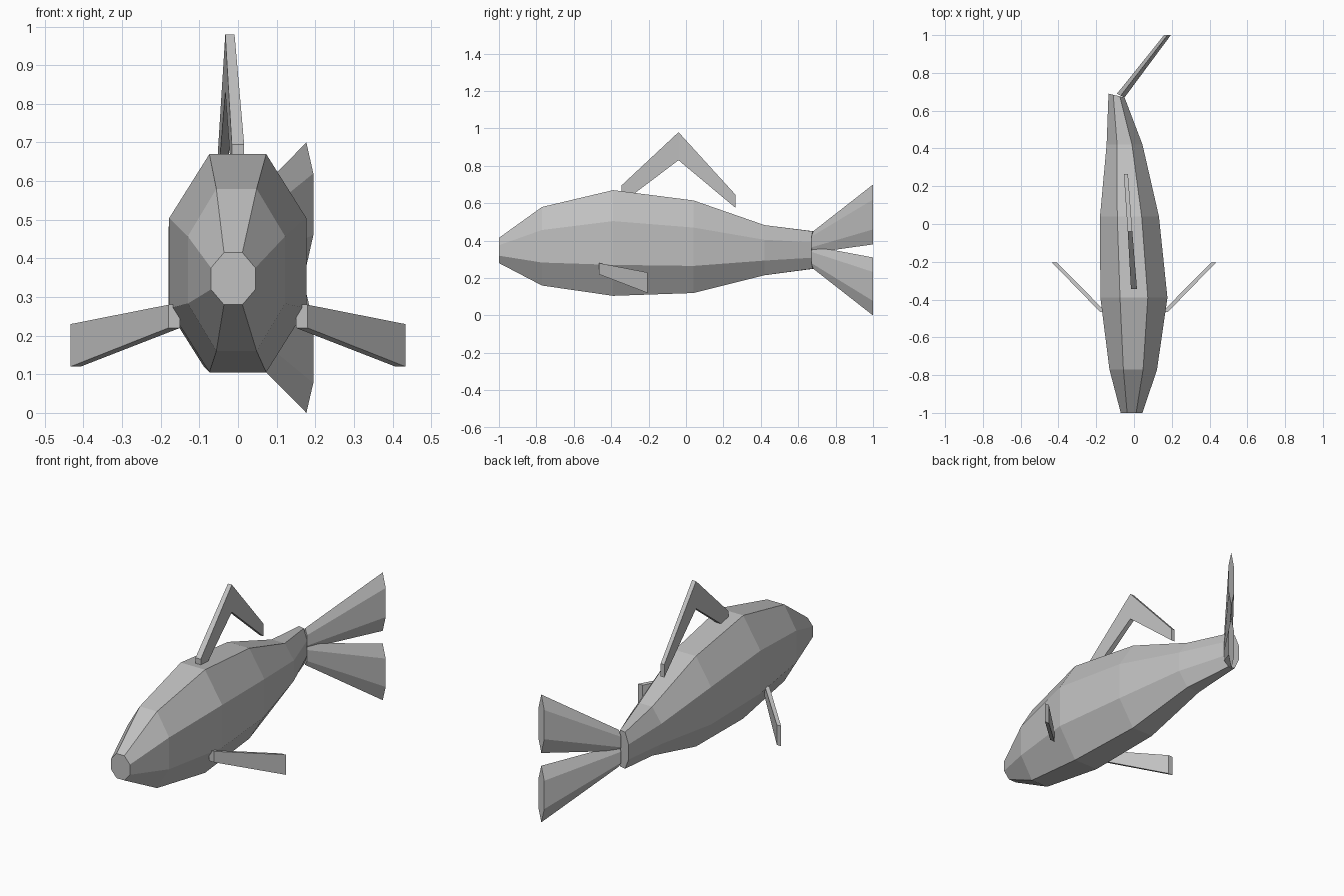
import bpy, bmesh, math

cube = bpy.data.objects.get("Cube")
if cube:
    bpy.data.objects.remove(cube, do_unlink=True)

# Single grey material
grey = bpy.data.materials.new("plain grey")
grey.use_nodes = True
color = (0.53, 0.53, 0.53, 1)
grey.diffuse_color = color
grey.node_tree.nodes["Principled BSDF"].inputs["Base Color"].default_value = color


def loft(name, rings):
    """Skin a closed solid through rings with equal point counts."""
    bm = bmesh.new()
    loops = [[bm.verts.new(p) for p in ring] for ring in rings]
    n = len(loops[0])
    for a, b in zip(loops, loops[1:]):
        for i in range(n):
            j = (i + 1) % n
            bm.faces.new((a[i], a[j], b[j], b[i]))
    bm.faces.new(loops[0])
    bm.faces.new(loops[-1])
    bmesh.ops.recalc_face_normals(bm, faces=bm.faces)
    mesh = bpy.data.meshes.new(name)
    bm.to_mesh(mesh)
    bm.free()
    mesh.materials.append(grey)
    obj = bpy.data.objects.new(name, mesh)
    bpy.context.collection.objects.link(obj)
    return obj


def octagon(y, left, right, bottom, top, skew=0):
    """Flat-topped octagon filling the given bounds, optionally yawed."""
    k = 1 / math.cos(math.pi / 8)
    ring = []
    for i in range(8):
        a = math.pi / 8 + i * math.pi / 4
        u, v = k * math.cos(a), k * math.sin(a)
        ring.append(((left + right) / 2 + u * (right - left) / 2, y - u * skew,
                     (bottom + top) / 2 + v * (top - bottom) / 2))
    return ring


# Body, bending sideways towards the tail
loft("body", [octagon(*s) for s in (
    (-1.0, -0.07, 0.045, 0.28, 0.415),
    (-0.77, -0.13, 0.122, 0.16, 0.58),
    (-0.39, -0.178, 0.177, 0.105, 0.67),
    (0.04, -0.18, 0.132, 0.12, 0.615),
    (0.42, -0.145, 0.045, 0.215, 0.483),
    (0.68, -0.135, -0.05, 0.25, 0.45, 0.01))])


# Tail lobes, thin hexagonal sections spreading backwards
def hexagon(x, y, half, skew, low, high):
    q = (high - low) / 4
    return [(x, y, low), (x + half, y - skew, low + q), (x + half, y - skew, high - q),
            (x, y, high), (x - half, y + skew, high - q), (x - half, y + skew, low + q)]


for name, root, tip in (("upper_tail_lobe", (0.335, 0.45), (0.38, 0.70)),
                        ("lower_tail_lobe", (0.25, 0.37), (0.0, 0.31))):
    loft(name, [hexagon(-0.07, 0.68, 0.02, 0.01, *root),
                hexagon(0.177, 1.0, 0.018, 0, *tip)])


# Fins made of thin rectangular sections
def plate(x, y, half, low, high):
    return [(x - half, y, low), (x + half, y, low), (x + half, y, high), (x - half, y, high)]


loft("dorsal_fin", [plate(0, -0.345, 0.016, 0.60, 0.695),
                    plate(-0.021, -0.04, 0.012, 0.83, 0.98),
                    plate(-0.043, 0.265, 0.011, 0.575, 0.645)])

for name, side in (("left_pectoral_fin", 1), ("right_pectoral_fin", -1)):
    loft(name, [plate(side * 0.165, -0.465, 0.015, 0.22, 0.28),
                plate(side * 0.42, -0.205, 0.013, 0.12, 0.23)])
